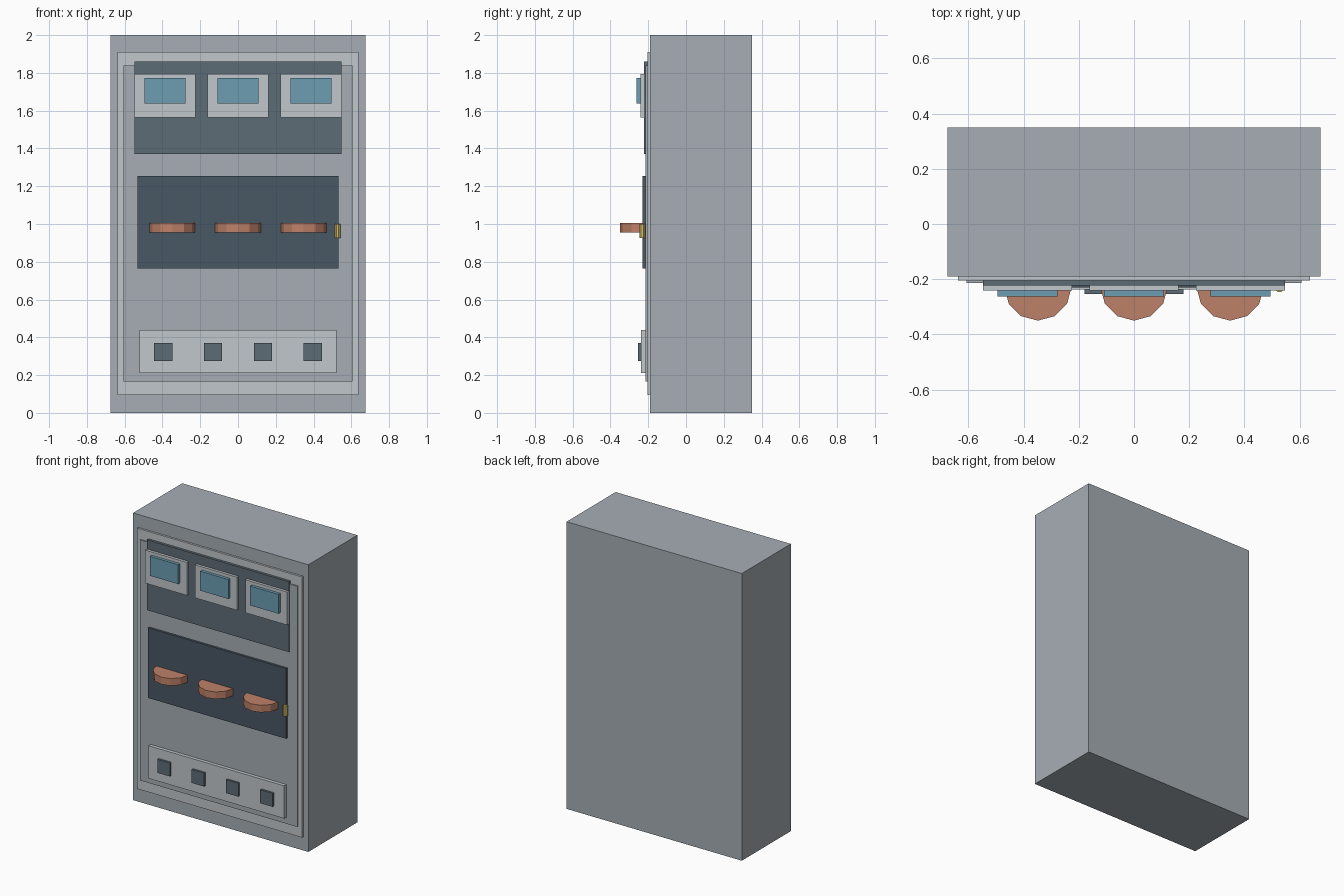
import bpy
import math

if "Cube" in bpy.data.objects:
    bpy.data.objects.remove(bpy.data.objects["Cube"])


def material(name, rgb):
    m = bpy.data.materials.new(name)
    m.diffuse_color = (*rgb, 1)
    m.use_nodes = True
    m.node_tree.nodes["Principled BSDF"].inputs["Base Color"].default_value = m.diffuse_color
    return m


GREY = material("cabinet_grey", (0.38, 0.42, 0.46))
LIGHT = material("light_grey", (0.53, 0.57, 0.60))
SLATE = material("slate", (0.11, 0.15, 0.18))
NAVY = material("dark_blue", (0.066, 0.095, 0.127))
GLASS = material("screen_blue", (0.15, 0.34, 0.45))
COPPER = material("copper", (0.51, 0.22, 0.14))
BRASS = material("brass", (0.67, 0.50, 0.13))


def box(name, x, y, z, mat):
    """Box from (min, max) ranges on each axis."""
    bpy.ops.mesh.primitive_cube_add(
        size=1, location=[sum(r) / 2 for r in (x, y, z)])
    ob = bpy.context.object
    ob.name = name
    ob.scale = [r[1] - r[0] for r in (x, y, z)]
    bpy.ops.object.transform_apply(location=False, rotation=False, scale=True)
    ob.data.materials.append(mat)
    return ob


def prism(name, sides, radius, height, loc, mat, turn=0):
    bpy.ops.mesh.primitive_cylinder_add(
        vertices=sides, radius=radius, depth=height, location=loc,
        rotation=(0, 0, turn))
    ob = bpy.context.object
    ob.name = name
    ob.data.materials.append(mat)
    return ob


# Cabinet with stepped front
box("cabinet", (-0.675, 0.675), (-0.19, 0.35), (0, 2), GREY)
box("door_frame", (-0.637, 0.637), (-0.204, -0.18), (0.095, 1.91), LIGHT)
box("door_panel", (-0.607, 0.607), (-0.214, -0.19), (0.165, 1.84), GREY)

# Upper display bay with three monitors
box("display_panel", (-0.547, 0.547), (-0.222, -0.20), (1.37, 1.86), SLATE)
for i, x in enumerate((-0.386, 0, 0.386)):
    box(f"monitor_bezel_{i + 1}", (x - 0.161, x + 0.161), (-0.241, -0.215),
        (1.565, 1.795), LIGHT)
    box(f"monitor_screen_{i + 1}", (x - 0.109, x + 0.109), (-0.262, -0.235),
        (1.638, 1.773), GLASS)

# Middle bay with half-sunk discs and a latch
box("bay_panel", (-0.532, 0.532), (-0.23, -0.205), (0.765, 1.253), NAVY)
for i, x in enumerate((-0.348, 0, 0.348)):
    prism(f"disc_{i + 1}", 12, 0.122, 0.05, (x, -0.228, 0.98), COPPER)
prism("bay_latch", 8, 0.016, 0.075, (0.527, -0.231, 0.963), BRASS,
      math.radians(22.5))

# Lower control strip with four buttons
box("control_strip", (-0.522, 0.522), (-0.238, -0.205), (0.21, 0.438), LIGHT)
for i in range(4):
    x = (i - 1.5) * 0.264
    box(f"button_{i + 1}", (x - 0.048, x + 0.048), (-0.253, -0.23),
        (0.276, 0.37), SLATE)
